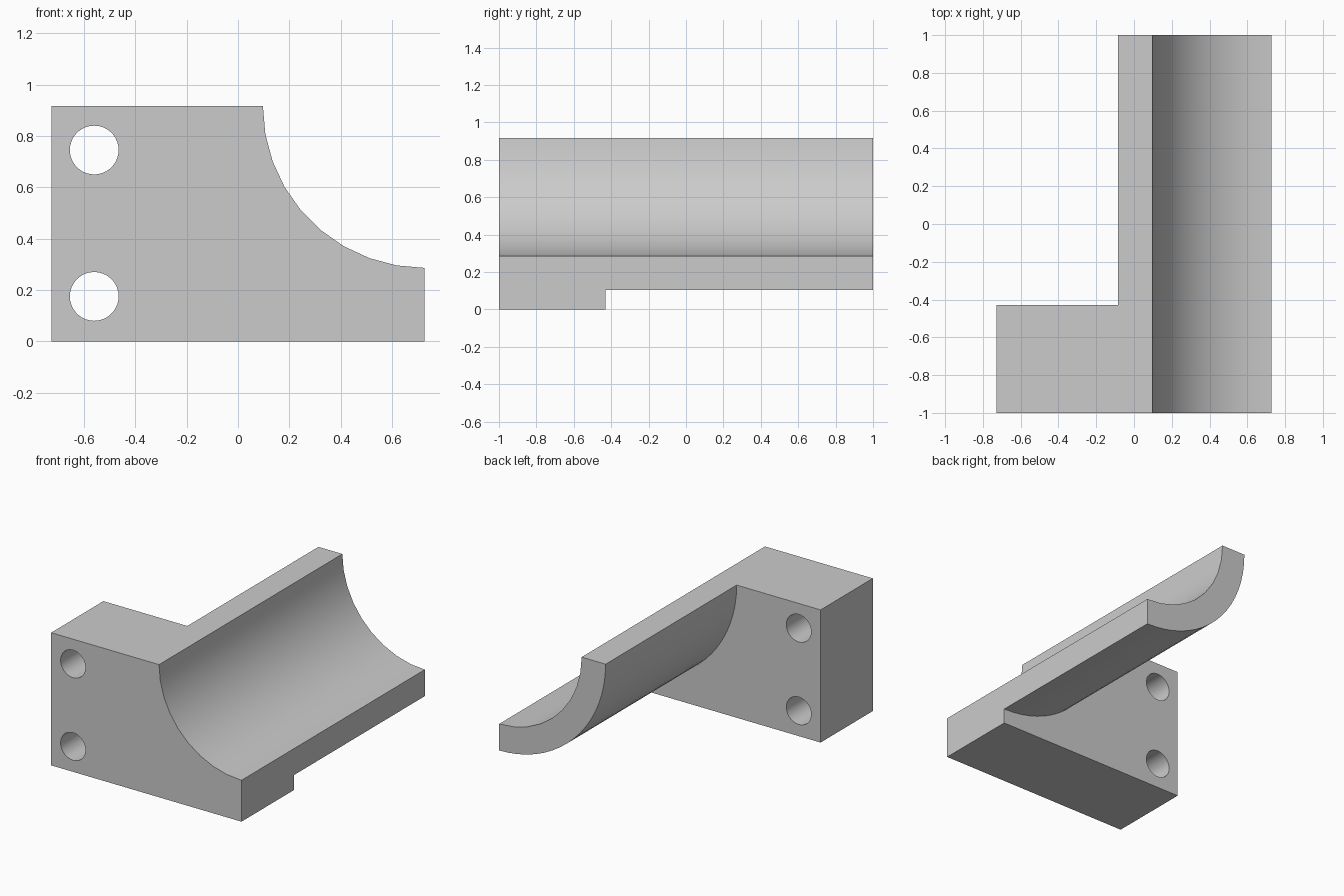
import bpy
import bmesh
from math import cos, sin, pi

cube = bpy.data.objects.get("Cube")
if cube:
    bpy.data.objects.remove(cube, do_unlink=True)

HALF_W, TOP = 0.727, 0.916       # half width and height; the trough axis is the top left corner
INNER, OUTER = 0.63, 0.813       # trough radii
PLATE_BACK = -0.43               # rear face of the mounting block

grey = bpy.data.materials.new("light grey")
grey.use_nodes = True
grey.diffuse_color = (0.6, 0.6, 0.6, 1)
grey.node_tree.nodes["Principled BSDF"].inputs["Base Color"].default_value = (0.6, 0.6, 0.6, 1)


def arc(radius, steps):
    """Quarter circle from the top edge down to the left side."""
    return [(HALF_W - radius * cos(pi / 2 * i / steps),
             TOP - radius * sin(pi / 2 * i / steps)) for i in range(steps + 1)]


def circle(x, z, radius, steps=36):
    return [(x + radius * cos(2 * pi * i / steps),
             z + radius * sin(2 * pi * i / steps)) for i in range(steps)]


def prism(name, profile, y0, y1):
    """Extrude an x-z profile along y."""
    bm = bmesh.new()
    face = bm.faces.new([bm.verts.new((x, y0, z)) for x, z in profile])
    new = bmesh.ops.extrude_face_region(bm, geom=[face])["geom"]
    bmesh.ops.translate(bm, vec=(0, y1 - y0, 0),
                        verts=[v for v in new if isinstance(v, bmesh.types.BMVert)])
    bmesh.ops.recalc_face_normals(bm, faces=bm.faces)
    mesh = bpy.data.meshes.new(name)
    bm.to_mesh(mesh)
    bm.free()
    mesh.materials.append(grey)
    obj = bpy.data.objects.new(name, mesh)
    bpy.context.collection.objects.link(obj)
    return obj


# Full-length body with the concave trough
body = prism("trough_bracket",
             [(-HALF_W, 0), (-HALF_W, TOP)] + arc(INNER, 9) + [(HALF_W, 0)], -1, 1)

# Material removed around the trough wall behind the block
relief = prism("relief_cutter",
               [(-1, -0.2), (-1, 1.2), (HALF_W - OUTER, 1.2)] + arc(OUTER, 18)
               + [(1, TOP - OUTER), (1, -0.2)], PLATE_BACK, 1.2)

# Two screw holes through the block
holes = [prism("hole_cutter", circle(-0.56, z, 0.095), -1.1, 0) for z in (0.175, 0.745)]

bpy.ops.object.select_all(action="DESELECT")
bpy.context.view_layer.objects.active = body
body.select_set(True)
for cutter in [relief] + holes:
    cutter.hide_render = True
    mod = body.modifiers.new("cut", "BOOLEAN")
    mod.operation = "DIFFERENCE"
    mod.solver = "EXACT"
    mod.object = cutter
    bpy.ops.object.modifier_apply(modifier=mod.name)
    bpy.data.objects.remove(cutter, do_unlink=True)

bpy.ops.object.shade_smooth_by_angle(angle=pi / 6)
